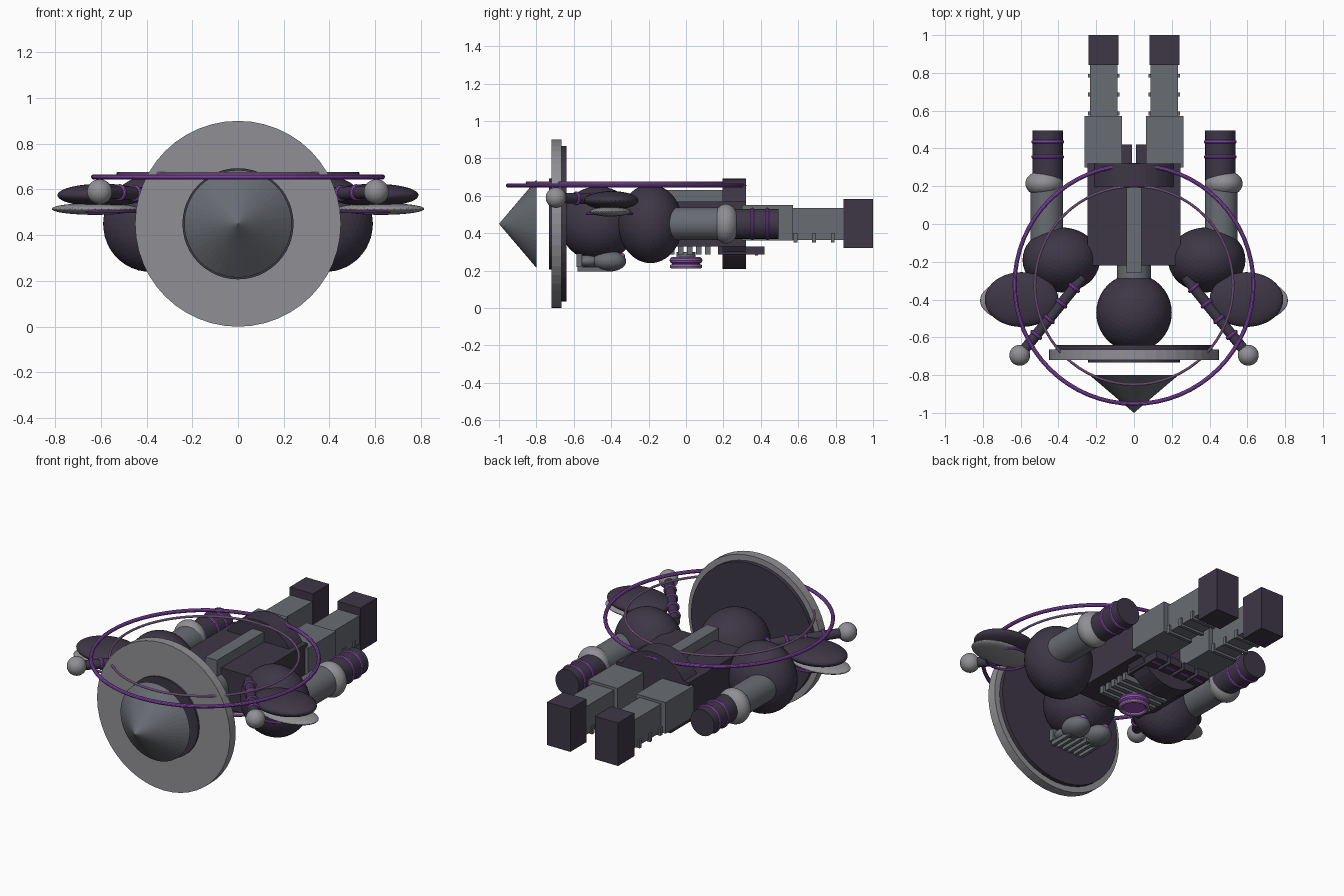
import bpy, math
from mathutils import Vector

cube = bpy.data.objects.get("Cube")
if cube:
    bpy.data.objects.remove(cube, do_unlink=True)


def material(name, r, g, b):
    m = bpy.data.materials.new(name)
    m.use_nodes = True
    m.diffuse_color = (r, g, b, 1)
    m.node_tree.nodes["Principled BSDF"].inputs["Base Color"].default_value = (r, g, b, 1)
    return m


DARK = material("dark violet", 0.048, 0.038, 0.062)
GREY = material("steel grey", 0.14, 0.15, 0.17)
PALE = material("pale grey", 0.28, 0.28, 0.30)
PURPLE = material("purple", 0.30, 0.08, 0.52)
LILAC = material("lilac", 0.46, 0.24, 0.55)
ALONG_Y = (math.pi / 2, 0, 0)


def finish(name, mat):
    ob = bpy.context.object
    ob.name = name
    ob.data.materials.append(mat)
    return ob


def box(name, mat, x, y, z):
    # each of x, y, z is a (low, high) range
    bpy.ops.mesh.primitive_cube_add(size=1, location=[(a + b) / 2 for a, b in (x, y, z)])
    bpy.context.object.scale = [b - a for a, b in (x, y, z)]
    return finish(name, mat)


def ball(name, mat, loc, radii):
    bpy.ops.mesh.primitive_ico_sphere_add(subdivisions=4, radius=1, location=loc)
    bpy.context.object.scale = radii
    return finish(name, mat)


def rod(name, mat, start, end, r1, r2=None):
    a, b = Vector(start), Vector(end)
    d = b - a
    bpy.ops.mesh.primitive_cone_add(vertices=48, radius1=r1, radius2=r1 if r2 is None else r2,
                                    depth=d.length, location=(a + b) / 2,
                                    rotation=d.to_track_quat('Z', 'Y').to_euler())
    return finish(name, mat)


def ring(name, mat, loc, major, minor, rot=(0, 0, 0)):
    bpy.ops.mesh.primitive_torus_add(location=loc, rotation=rot, major_radius=major,
                                     minor_radius=minor, major_segments=64, minor_segments=10)
    return finish(name, mat)


# Hat: floating cone, brim and lining
MID = 0.45
rod("hat_cone", GREY, (0, -0.80, MID), (0, -1.0, MID), 0.235, 0)
rod("hat_band", DARK, (0, -0.70, MID), (0, -0.732, MID), 0.243)
rod("hat_brim", PALE, (0, -0.665, MID), (0, -0.72, MID), 0.45)
rod("hat_lining", DARK, (0, -0.64, MID), (0, -0.67, MID), 0.415)

# Head and neck
ball("head", DARK, (0, -0.47, MID), (0.2, 0.205, 0.2))
rod("neck", GREY, (0, -0.31, MID), (0, -0.2, MID), 0.09)

# Torso, spine and waist
box("torso", DARK, (-0.245, 0.245), (-0.22, 0.32), (0.33, 0.57))
box("spine", GREY, (-0.04, 0.04), (-0.26, 0.2), (0.5, 0.63))
rod("waist", DARK, (0, 0.195, MID), (0, 0.32, MID), 0.242)

# Chest bars and medallion
for i in range(5):
    y = -0.09 + i * 0.048
    box("chest_bar", GREY, (-0.17, 0.17), (y, y + 0.028), (0.285, 0.335))
rod("medallion_stem", GREY, (0, 0, 0.3), (0, 0, 0.23), 0.05)
ring("medallion_rim", PURPLE, (0, 0, 0.255), 0.07, 0.018)
rod("medallion_face", PURPLE, (0, 0, 0.245), (0, 0, 0.222), 0.075)
ring("medallion_edge", LILAC, (0, 0, 0.222), 0.075, 0.012)

# Skirt plates below the waist
for x in (-0.15, -0.05, 0.05, 0.15):
    box("skirt_plate", DARK, (x - 0.04, x + 0.04), (0.17, 0.42), (0.285, 0.33))
    box("skirt_trim", PURPLE, (x - 0.03, x + 0.03), (0.37, 0.385), (0.281, 0.286))

# Mouth guard
box("mouth_guard", GREY, (-0.12, 0.12), (-0.585, -0.555), (0.22, 0.29))
for i in range(6):
    x = -0.1 + i * 0.04
    box("mouth_bar", GREY, (x - 0.01, x + 0.01), (-0.58, -0.42), (0.195, 0.22))

# Floating halos
ring("outer_halo", PURPLE, (0, -0.32, 0.655), 0.632, 0.011)
ring("inner_halo", LILAC, (0, -0.325, 0.67), 0.525, 0.007)

# Paired parts
for side, s in (("left", 1), ("right", -1)):
    def part(n):
        return side + "_" + n

    def xs(a, b):
        return sorted((s * a, s * b))

    # Face
    ball(part("cheek"), GREY, (s * 0.075, -0.41, 0.25), (0.075, 0.09, 0.055))
    ball(part("jaw"), GREY, (s * 0.06, -0.52, 0.25), (0.06, 0.065, 0.035))
    ball(part("eye"), PURPLE, (s * 0.08, -0.345, 0.275), (0.025, 0.02, 0.02))

    # Shoulder and layered pad
    ball(part("shoulder"), DARK, (s * 0.385, -0.19, MID), (0.205, 0.172, 0.21))
    ball(part("pad"), DARK, (s * 0.595, -0.40, 0.575), (0.195, 0.145, 0.05))
    ball(part("pad_lining"), PALE, (s * 0.625, -0.405, 0.515), (0.19, 0.11, 0.026))
    ring(part("pad_ring"), PURPLE, (s * 0.57, -0.41, 0.503), 0.12, 0.007)

    # Arm with cuffs
    rod(part("upper_arm"), GREY, (s * 0.462, -0.12, MID), (s * 0.462, 0.2, MID), 0.087)
    ball(part("elbow"), PALE, (s * 0.475, 0.214, MID), (0.1, 0.072, 0.106))
    rod(part("forearm"), DARK, (s * 0.457, 0.2, MID), (s * 0.457, 0.495, MID), 0.08)
    for y in (0.355, 0.435):
        ring(part("cuff"), PURPLE, (s * 0.457, y, MID), 0.077, 0.01, ALONG_Y)

    # Wand with rings and a round tip
    base, tip = Vector((s * 0.27, -0.28, 0.575)), Vector((s * 0.605, -0.695, 0.59))
    rod(part("wand"), DARK, base, tip, 0.028)
    aim = (tip - base).to_track_quat('Z', 'Y').to_euler()
    for t in (0.14, 0.34, 0.54, 0.74):
        ring(part("wand_ring"), PURPLE, base.lerp(tip, t), 0.027, 0.01, aim)
    ball(part("wand_tip"), PALE, tip, (0.055, 0.055, 0.055))

    # Leg with ribs and foot
    box(part("thigh"), GREY, xs(0.063, 0.263), (0.3, 0.572), (0.36, 0.55))
    box(part("shin"), GREY, xs(0.087, 0.233), (0.55, 0.85), (0.363, 0.535))
    for y in (0.585, 0.685, 0.785):
        box(part("shin_rib"), GREY, xs(0.078, 0.243), (y - 0.01, y + 0.01), (0.35, 0.4))
    box(part("foot"), DARK, xs(0.083, 0.24), (0.842, 1.0), (0.32, 0.583))
